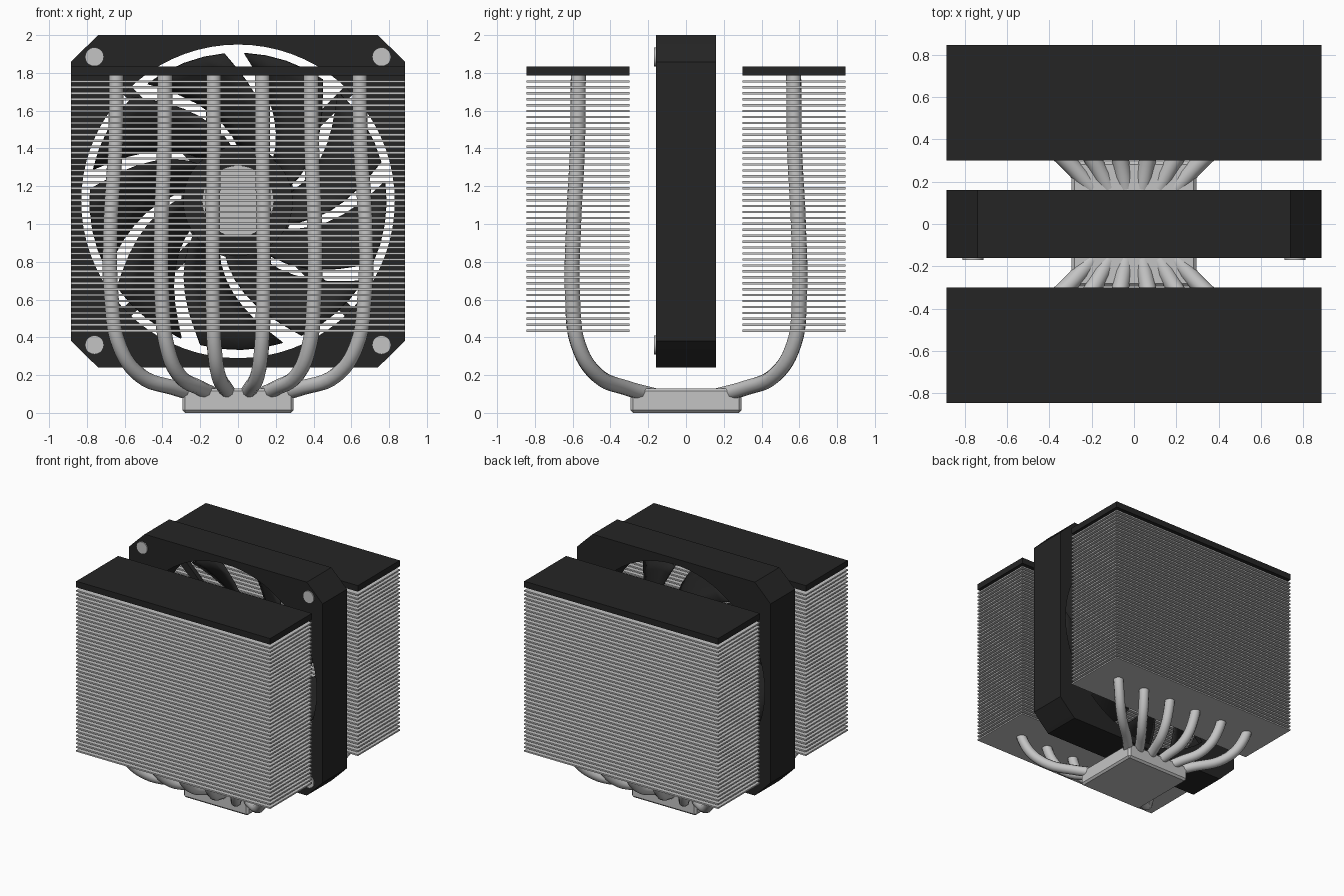
import bpy, bmesh, math
from mathutils import Matrix, Vector

cube = bpy.data.objects.get("Cube")
if cube:
    bpy.data.objects.remove(cube, do_unlink=True)


def material(name, rgb):
    m = bpy.data.materials.new(name)
    m.use_nodes = True
    m.diffuse_color = (*rgb, 1)
    bsdf = next(n for n in m.node_tree.nodes if n.type == 'BSDF_PRINCIPLED')
    bsdf.inputs["Base Color"].default_value = (*rgb, 1)
    return m


BLACK = material("black plastic", (0.018, 0.018, 0.018))
METAL = material("light metal", (0.55, 0.55, 0.55))
FAN_Z = 1.12


def add(name, bm, mat):
    bmesh.ops.recalc_face_normals(bm, faces=bm.faces)
    me = bpy.data.meshes.new(name)
    bm.to_mesh(me)
    bm.free()
    me.materials.append(mat)
    ob = bpy.data.objects.new(name, me)
    bpy.context.collection.objects.link(ob)
    return ob


def box(name, size, loc, mat):
    bm = bmesh.new()
    bmesh.ops.create_cube(bm, size=1, matrix=Matrix.Translation(loc) @ Matrix.Diagonal((*size, 1)))
    return add(name, bm, mat)


def smooth(ob):
    bpy.ops.object.select_all(action='DESELECT')
    bpy.context.view_layer.objects.active = ob
    ob.select_set(True)
    bpy.ops.object.shade_smooth_by_angle(angle=math.radians(35))


def disc(name, radius, x, z, y0, y1, mat, sides=32):
    bm = bmesh.new()
    place = Matrix.Translation((x, (y0 + y1) / 2, z)) @ Matrix.Rotation(math.pi / 2, 4, 'X')
    bmesh.ops.create_cone(bm, cap_ends=True, segments=sides, radius1=radius, radius2=radius,
                          depth=y1 - y0, matrix=place)
    ob = add(name, bm, mat)
    smooth(ob)


# Base block
base = box("base_block", (0.59, 0.59, 0.13), (0, 0, 0.065), METAL)
bev = base.modifiers.new("Bevel", 'BEVEL')
bev.width, bev.segments = 0.015, 1

# Heat pipe path for the outermost pipe: (x, y, z)
PATH = [(0.19, 0.16, 0.09), (0.33, 0.31, 0.13), (0.52, 0.47, 0.2), (0.63, 0.57, 0.36),
        (0.67, 0.6, 0.6), (0.675, 0.595, 1.0), (0.65, 0.575, 1.4), (0.645, 0.57, 1.8)]


def heat_pipe(name, sx, sy):
    cu = bpy.data.curves.new(name, 'CURVE')
    cu.dimensions = '3D'
    cu.bevel_depth, cu.bevel_resolution = 0.04, 3
    cu.resolution_u, cu.use_fill_caps = 6, True
    sp = cu.splines.new('BEZIER')
    sp.bezier_points.add(len(PATH) - 1)
    for p, (x, y, z) in zip(sp.bezier_points, PATH):
        p.co = (x * sx, y * sy, z)
        p.handle_left_type = p.handle_right_type = 'AUTO'
    cu.materials.append(METAL)
    bpy.context.collection.objects.link(bpy.data.objects.new(name, cu))


# Two towers: fin stack, top plate and six pipes each
for side, sy in (("front", -1), ("back", 1)):
    y = 0.572 * sy
    fins = box(side + "_fins", (1.77, 0.546, 0.012), (0, y, 0.435), METAL)
    arr = fins.modifiers.new("Stack", 'ARRAY')
    arr.count, arr.use_relative_offset, arr.use_constant_offset = 43, False, True
    arr.constant_offset_displace = (0, 0, 1.32 / 42)
    box(side + "_top_plate", (1.77, 0.546, 0.05), (0, y, 1.81), BLACK)
    for i in range(6):
        heat_pipe(f"{side}_heat_pipe_{i + 1}", (i - 2.5) / 2.5, sy)

# Fan frame: chamfered square with a round opening
corner = [math.atan2(0.74, 0.885), math.atan2(0.88, 0.74)]
angles = sorted([math.tau * i / 72 for i in range(72)] +
                [a + q * math.pi for a in corner for q in (0, 1)] +
                [q * math.pi - a for a in corner for q in (1, 2)])
bm = bmesh.new()
rings = []
for a in angles:
    c, s = math.cos(a), math.sin(a)
    outer = min(0.885 / max(abs(c), 1e-6), 0.88 / max(abs(s), 1e-6), 1.622 / (abs(c) + abs(s)))
    rings.append([bm.verts.new((r * c, y, FAN_Z + r * s))
                  for r, y in ((outer, -0.16), (outer, 0.16), (0.83, 0.16), (0.83, -0.16))])
for i, ring in enumerate(rings):
    prev = rings[i - 1]
    for k in range(4):
        bm.faces.new((prev[k], ring[k], ring[(k + 1) % 4], prev[(k + 1) % 4]))
smooth(add("fan_frame", bm, BLACK))

# Corner pads on the front of the frame
for x in (-0.76, 0.76):
    for z in (-0.76, 0.765):
        disc(f"{'left' if x > 0 else 'right'}_{'upper' if z > 0 else 'lower'}_pad", 0.05,
             x, FAN_Z + z, -0.17, -0.15, METAL, 20)

# Hub, its cap and the motor mount with diagonal struts
disc("fan_hub", 0.29, 0, FAN_Z, -0.12, 0.1, BLACK, 48)
disc("hub_cap", 0.19, 0, FAN_Z, -0.13, -0.11, METAL, 40)
disc("motor_mount", 0.3, 0, FAN_Z, 0.11, 0.155, BLACK, 48)
for i in range(4):
    bm = bmesh.new()
    bmesh.ops.create_cube(bm, size=1, matrix=Matrix.Translation((0, 0.135, FAN_Z))
                          @ Matrix.Rotation(math.radians(45 + 90 * i), 4, 'Y')
                          @ Matrix.Translation((0.56, 0, 0)) @ Matrix.Diagonal((0.58, 0.04, 0.06, 1)))
    add(f"strut_{i + 1}", bm, BLACK)

# Nine swept, pitched blades
ROWS, COLS = 8, 5
for b in range(9):
    bm = bmesh.new()
    grid = []
    for i in range(ROWS):
        r = 0.27 + 0.515 * i / (ROWS - 1)
        sweep = -37 * (max(0.8 - r, 0) / 0.49) ** 1.2
        row = []
        for j in range(COLS):
            t = j / (COLS - 1)
            a = math.radians(40 * b + 16 + 32 * t + sweep)
            row.append(bm.verts.new((r * math.cos(a), 0.18 * (t - 0.5), FAN_Z + r * math.sin(a))))
        grid.append(row)
    for i in range(ROWS - 1):
        for j in range(COLS - 1):
            bm.faces.new((grid[i][j], grid[i][j + 1], grid[i + 1][j + 1], grid[i + 1][j]))
    blade = add(f"fan_blade_{b + 1}", bm, BLACK)
    smooth(blade)
    sol = blade.modifiers.new("Thickness", 'SOLIDIFY')
    sol.thickness, sol.offset = 0.015, 0
